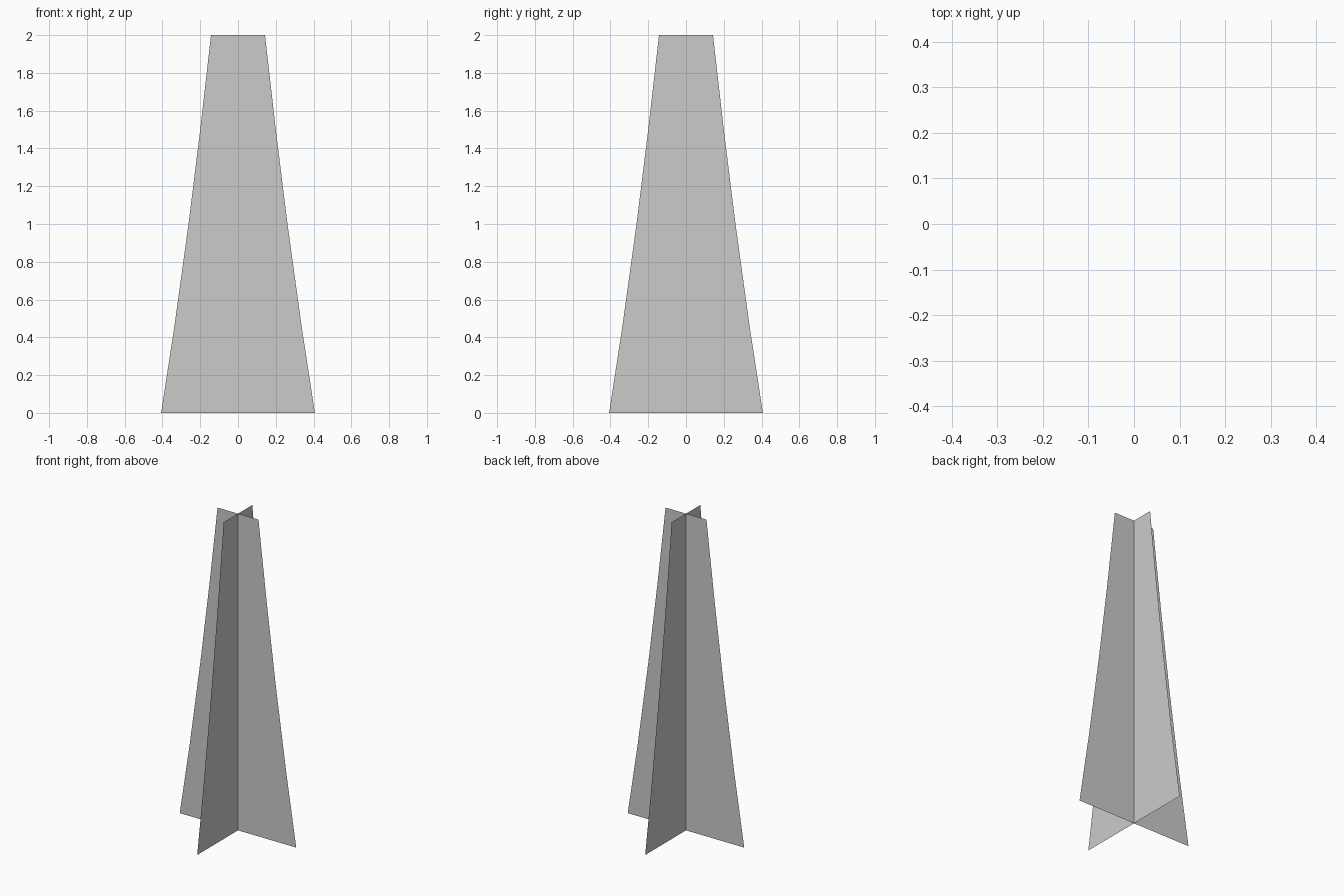
import bpy
import math

if "Cube" in bpy.data.objects:
    bpy.data.objects.remove(bpy.data.objects["Cube"])

# Half-width of the tapering blade at each height
PROFILE = [(0.407, 0.0), (0.338, 0.45), (0.262, 1.0), (0.2, 1.5), (0.143, 2.0)]


def crossed_blade(name, angle):
    """Flat upright sheet, split along the centre axis, turned about z."""
    c, s = math.cos(angle), math.sin(angle)
    verts, faces = [], []
    for w, z in PROFILE:
        verts += [(-w * c, -w * s, z), (0, 0, z), (w * c, w * s, z)]
    for i in range(len(PROFILE) - 1):
        for j in range(2):
            a = 3 * i + j
            faces.append((a, a + 1, a + 4, a + 3))
    mesh = bpy.data.meshes.new(name)
    mesh.from_pydata(verts, [], faces)
    obj = bpy.data.objects.new(name, mesh)
    bpy.context.collection.objects.link(obj)
    return obj


# Two sheets crossing at right angles
crossed_blade("blade_across", 0)
crossed_blade("blade_along", math.pi / 2)
